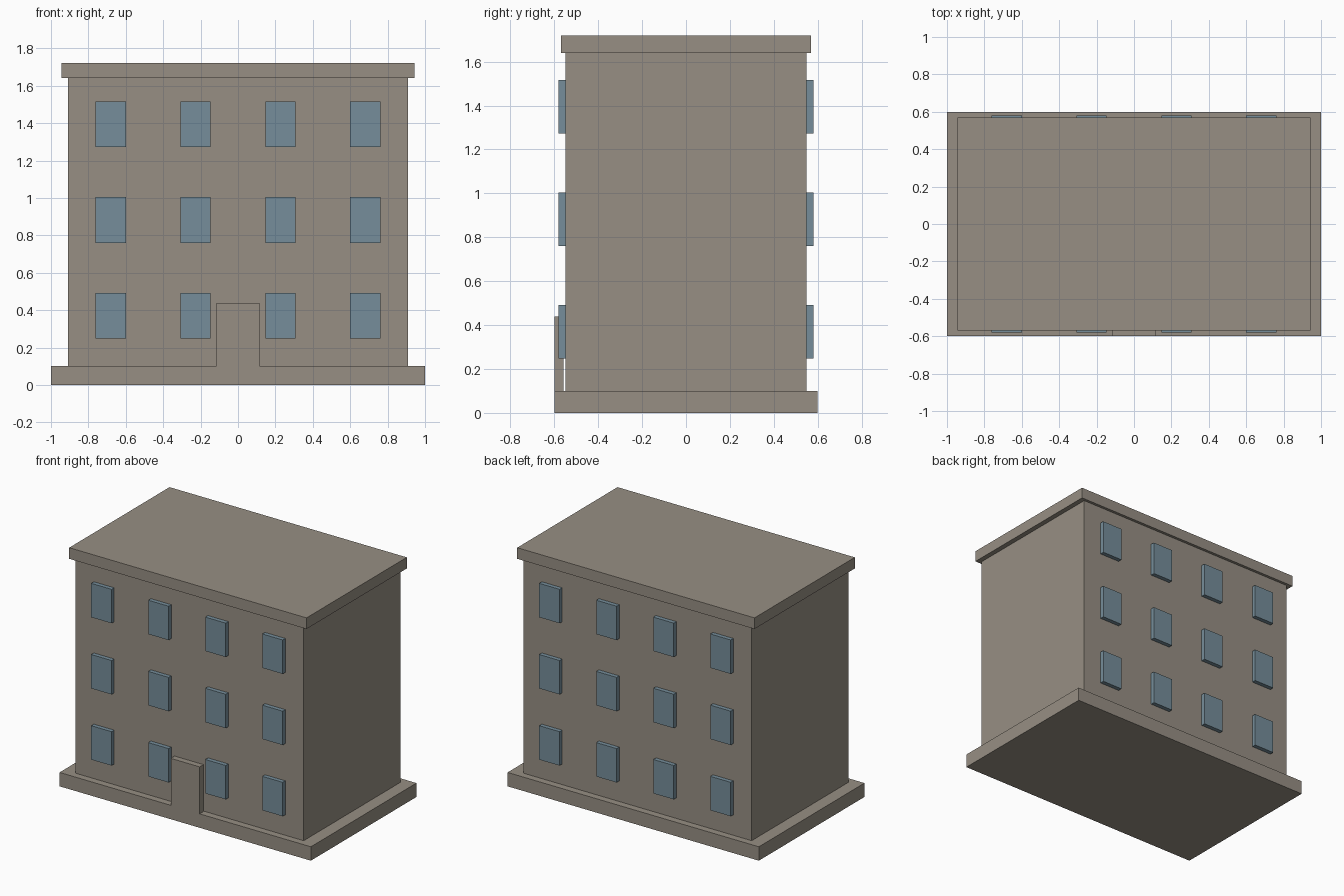
import bpy

cube = bpy.data.objects.get("Cube")
if cube:
    bpy.data.objects.remove(cube, do_unlink=True)


def material(name, rgb):
    m = bpy.data.materials.new(name)
    m.use_nodes = True
    m.diffuse_color = (*rgb, 1)
    m.node_tree.nodes["Principled BSDF"].inputs["Base Color"].default_value = (*rgb, 1)
    return m


stone = material("warm grey stone", (0.31, 0.275, 0.23))
glass = material("blue grey glass", (0.18, 0.27, 0.325))


def box(name, x, y, z, mat):
    """Box from (min, max) ranges along each axis."""
    spans = (x, y, z)
    bpy.ops.mesh.primitive_cube_add(size=1, location=[sum(s) / 2 for s in spans])
    ob = bpy.context.object
    ob.name = name
    ob.scale = [s[1] - s[0] for s in spans]
    bpy.ops.object.transform_apply(location=False, rotation=False, scale=True)
    ob.data.materials.append(mat)
    return ob


# Main masses
box("plinth", (-1, 1), (-0.6, 0.6), (0, 0.1), stone)
box("walls", (-0.908, 0.908), (-0.55, 0.55), (0.1, 1.64), stone)
box("roof_slab", (-0.944, 0.944), (-0.57, 0.57), (1.64, 1.72), stone)

# Entrance door, standing just clear of the wall
box("door", (-0.115, 0.115), (-0.6, -0.557), (0.1, 0.438), stone)

# Windows: four columns on three floors, front and back
for side, (y0, y1) in {"front": (-0.58, -0.55), "back": (0.55, 0.58)}.items():
    for floor in range(3):
        z = 0.37 + floor * 0.512
        for col in range(4):
            x = (col - 1.5) * 0.454
            box(f"window_{side}_{floor + 1}_{col + 1}", (x - 0.081, x + 0.081),
                (y0, y1), (z - 0.122, z + 0.122), glass)
